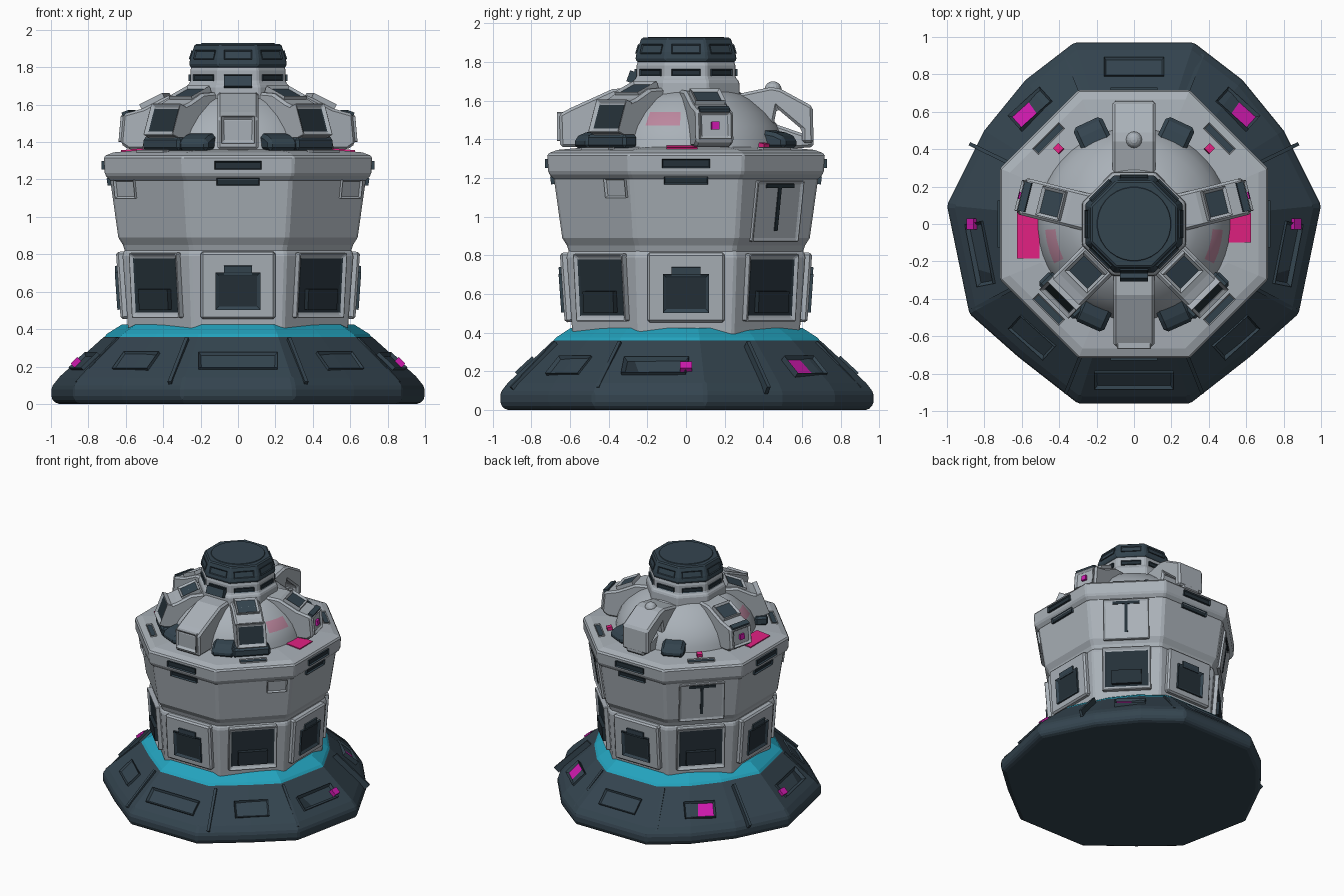
import bpy, bmesh, math
from mathutils import Matrix

if "Cube" in bpy.data.objects:
    bpy.data.objects.remove(bpy.data.objects["Cube"])


def material(name, r, g, b):
    m = bpy.data.materials.new(name)
    m.use_nodes = True
    m.diffuse_color = (r, g, b, 1)
    m.node_tree.nodes["Principled BSDF"].inputs["Base Color"].default_value = (r, g, b, 1)
    return m


GREY = material("hull grey", 0.40, 0.44, 0.48)
SLATE = material("dark slate", 0.034, 0.058, 0.078)
GLASS = material("window dark", 0.018, 0.030, 0.040)
CYAN = material("cyan band", 0.017, 0.37, 0.52)
MAGENTA = material("magenta light", 0.62, 0.01, 0.42)
PINK = material("hot pink paint", 0.75, 0.015, 0.22)
FADED = material("faded pink paint", 0.50, 0.24, 0.34)


def finish(name, bm, mats, bevel=0.0):
    bmesh.ops.recalc_face_normals(bm, faces=bm.faces)
    mesh = bpy.data.meshes.new(name)
    bm.to_mesh(mesh)
    bm.free()
    for m in mats:
        mesh.materials.append(m)
    ob = bpy.data.objects.new(name, mesh)
    bpy.context.collection.objects.link(ob)
    if bevel:
        mod = ob.modifiers.new("bevel", "BEVEL")
        mod.width = bevel
        mod.segments = 1
        mod.limit_method = "ANGLE"
    return ob


def loft(name, rings, mats, bevel=0.0, rule=None):
    """Skin a stack of (outline, height) rings and cap both ends."""
    bm = bmesh.new()
    rows = [[bm.verts.new((x, y, z)) for x, y in pts] for pts, z in rings]
    n = len(rows[0])
    for low, high in zip(rows, rows[1:]):
        for i in range(n):
            j = (i + 1) % n
            bm.faces.new((low[i], low[j], high[j], high[i]))
    bm.faces.new(rows[0][::-1])
    bm.faces.new(rows[-1])
    if rule:
        for f in bm.faces:
            f.material_index = rule(f.calc_center_median())
    return finish(name, bm, mats, bevel)


def polygon(apothem, sides=8):
    r = apothem / math.cos(math.pi / sides)
    angles = [2 * math.pi * (i + 0.5) / sides for i in range(sides)]
    return [(r * math.cos(a), r * math.sin(a)) for a in angles]


def around(azimuth):
    """Azimuth 0 faces the front, 90 faces the model's left."""
    return Matrix.Rotation(math.radians(azimuth), 4, "Z")


def panel(name, azimuth, r, z, w, h, depth=0.05, tilt=0, mats=(GREY, GLASS),
          border=0.0, sink=0.02, dx=0.0, bevel=0.0):
    """Box facing outward, optionally with a sunken coloured face."""
    bm = bmesh.new()
    bmesh.ops.create_cube(bm, size=1, matrix=Matrix.Diagonal((w, depth, h, 1)))
    if border:
        face = min(bm.faces, key=lambda f: f.calc_center_median().y)
        bmesh.ops.inset_individual(bm, faces=[face], thickness=border, depth=-sink)
        face.material_index = 1
    bm.transform(around(azimuth) @ Matrix.Translation((dx, -r, z))
                 @ Matrix.Rotation(math.radians(-tilt), 4, "X"))
    return finish(name, bm, mats, bevel)


def fin(name, azimuth, profile, width, mat=GREY, bevel=0.014):
    """Extrude a (radius, height) profile sideways by width."""
    bm = bmesh.new()
    f = bm.faces.new([bm.verts.new((-width / 2, -r, z)) for r, z in profile])
    ext = bmesh.ops.extrude_face_region(bm, geom=[f])["geom"]
    bmesh.ops.translate(bm, vec=(width, 0, 0),
                        verts=[v for v in ext if isinstance(v, bmesh.types.BMVert)])
    bm.transform(around(azimuth))
    return finish(name, bm, [mat], bevel)


# Sloped base skirt and cyan band
half = [(0.3, -0.96), (0.62, -0.71), (0.88, -0.48), (1.0, 0.1),
        (0.8, 0.5), (0.58, 0.77), (0.32, 0.97)]
outline = half + [(-x, y) for x, y in reversed(half)]


def scaled(s):
    return [(x * s, y * s) for x, y in outline]


loft("base_skirt", [(scaled(0.97), 0), (scaled(1), 0.03), (scaled(1), 0.09),
                    (scaled(0.96), 0.14), (scaled(0.71), 0.365)], [SLATE], 0.012)
loft("cyan_band", [(scaled(0.74), 0.33), (scaled(0.7), 0.375), (scaled(0.62), 0.425)], [CYAN])

# Recessed lights and vents on the skirt
for a, r, w in ((42, 0.80, 0.25), (-42, 0.80, 0.25), (138, 0.815, 0.23),
                (-138, 0.815, 0.23), (180, 0.825, 0.32)):
    panel("skirt_light", a, r, 0.215, w, 0.13, 0.06, 47, (SLATE, MAGENTA), 0.02, 0.018)
panel("skirt_vent", 0, 0.82, 0.215, 0.42, 0.12, 0.06, 47, (SLATE, GLASS), 0.025, 0.02)
for s in (1, -1):
    panel("skirt_vent", 79 * s, 0.825, 0.215, 0.34, 0.12, 0.06, 47, (SLATE, GLASS), 0.025, 0.02)
    panel("skirt_lamp", 90 * s, 0.86, 0.215, 0.06, 0.05, 0.05, 47, (MAGENTA,))
    for a in (22, 62, 116, 158):
        panel("skirt_rib", a * s, 0.84, 0.22, 0.02, 0.34, 0.05, 46, (SLATE,))

# Octagonal hull, lower and upper walls, rim and deck
loft("lower_hull", [(polygon(0.585), 0.36), (polygon(0.59), 0.43), (polygon(0.618), 0.8),
                    (polygon(0.6), 0.83)], [GREY], 0.01)
loft("upper_hull", [(polygon(0.60), 0.8), (polygon(0.615), 0.85), (polygon(0.64), 0.89),
                    (polygon(0.685), 1.21)], [GREY], 0.014)
loft("rim_deck", [(polygon(0.68), 1.19), (polygon(0.712), 1.225), (polygon(0.718), 1.325),
                  (polygon(0.665), 1.345), (polygon(0.5), 1.36)], [GREY], 0.01)

# Windows and slots around the hull
for i in range(8):
    a = 45 * i
    if i % 2:
        panel("tall_window", a, 0.605, 0.635, 0.36, 0.35, 0.07, -4, border=0.035, bevel=0.006)
        panel("window_sill", a, 0.612, 0.56, 0.22, 0.11, 0.06, -4, (GLASS,))
    else:
        panel("window_frame", a, 0.605, 0.635, 0.40, 0.36, 0.07, -4, bevel=0.012)
        panel("square_window", a, 0.622, 0.605, 0.24, 0.2, 0.06, -4, (SLATE, GLASS), 0.025, 0.012)
        panel("window_tab", a, 0.632, 0.715, 0.15, 0.05, 0.05, -4, (SLATE,))
        panel("rim_slot", a, 0.705, 1.275, 0.25, 0.045, 0.05, 0, (SLATE, GLASS), 0.008, 0.012)
        panel("wall_slot", a, 0.675, 1.19, 0.23, 0.04, 0.05, -8, (SLATE, GLASS), 0.008, 0.012)
for s in (1, -1):
    panel("wall_hatch", 45 * s, 0.672, 1.15, 0.15, 0.1, 0.04, -8, (GREY, GREY), 0.012, 0.012, dx=0.17 * s)
    panel("rear_door", 135 * s, 0.655, 1.03, 0.34, 0.32, 0.05, -8, (GREY, GREY), 0.02, 0.012, bevel=0.006)
    panel("door_slot_top", 135 * s, 0.683, 1.16, 0.2, 0.022, 0.02, -8, (GLASS,))
    panel("door_slot_stem", 135 * s, 0.665, 1.04, 0.022, 0.23, 0.02, -8, (GLASS,))
    for a in (45, 135):
        panel("deck_slot", a * s, 0.645, 1.348, 0.2, 0.045, 0.02, 86, (GREY, SLATE), 0.008, 0.006)
    # Painted patch on the deck
    length = 0.16 if s > 0 else 0.25
    panel("deck_paint", 90 * s, 0.565, 1.356, length, 0.12, 0.012, 85, (PINK,),
          dx=-0.02 if s > 0 else 0.06)


# Dome with faded paint patches
def dome_rule(c):
    return int(1.46 < c.z < 1.55 and -0.2 < c.y < 0.0)


dome = loft("dome", [(polygon(r, 48), z) for r, z in
                     ((0.52, 1.33), (0.505, 1.40), (0.475, 1.47), (0.42, 1.54), (0.34, 1.61),
                      (0.25, 1.66))], [GREY, FADED], rule=dome_rule)
bpy.ops.object.select_all(action="DESELECT")
dome.select_set(True)
bpy.context.view_layer.objects.active = dome
bpy.ops.object.shade_smooth_by_angle()

# Collar and dark cap
loft("collar", [(polygon(0.28), 1.6), (polygon(0.275), 1.7), (polygon(0.255), 1.72),
                (polygon(0.255), 1.79), (polygon(0.235), 1.82)], [GREY], 0.008)
loft("cap", [(polygon(0.245), 1.795), (polygon(0.262), 1.81), (polygon(0.255), 1.85),
             (polygon(0.23), 1.925)], [SLATE], 0.008)
loft("cap_disc", [(polygon(0.2, 32), 1.92), (polygon(0.195, 32), 1.93)], [SLATE])
for i in range(8):
    panel("cap_slot", 45 * i, 0.246, 1.865, 0.15, 0.05, 0.02, 17, (SLATE, GLASS), 0.01, 0.008)
    panel("collar_slot", 45 * i, 0.255, 1.745, 0.15, 0.035, 0.02, 0, (SLATE, GLASS), 0.008, 0.006)

# Front arm with window, rear arched arm with knob
fin("front_arm", 0, [(0.2, 1.36), (0.2, 1.67), (0.38, 1.66), (0.6, 1.56), (0.655, 1.53), (0.65, 1.36)], 0.22)
panel("front_arm_window", 0, 0.645, 1.465, 0.18, 0.15, 0.05, 0, border=0.025, bevel=0.004)
panel("front_arm_hatch", 0, 0.275, 1.72, 0.15, 0.06, 0.05, 20, (SLATE,))
fin("rear_arm", 180, [(0.2, 1.36), (0.2, 1.62), (0.44, 1.67), (0.49, 1.66), (0.655, 1.57), (0.66, 1.38),
                      (0.6, 1.38), (0.6, 1.45), (0.47, 1.56), (0.43, 1.36)], 0.23)
fin("rear_arm_foot", 180, [(0.4, 1.34), (0.4, 1.5), (0.66, 1.41), (0.66, 1.36)], 0.16)
bm = bmesh.new()
bmesh.ops.create_uvsphere(bm, u_segments=16, v_segments=8, radius=0.045,
                          matrix=Matrix.Translation((0, 0.45, 1.655)))
finish("rear_arm_knob", bm, [GREY])

# Pods around the dome
for s in (1, -1):
    fin("diagonal_pod", 45 * s, [(0.2, 1.36), (0.2, 1.67), (0.37, 1.66), (0.47, 1.61), (0.53, 1.59),
                                 (0.585, 1.44), (0.55, 1.36)], 0.22)
    panel("pod_window", 45 * s, 0.555, 1.515, 0.22, 0.18, 0.05, 20, border=0.03, bevel=0.004)
    panel("pod_roof_hatch", 45 * s, 0.36, 1.65, 0.17, 0.15, 0.05, 68, (GREY, SLATE), 0.022, 0.012)
    panel("pod_skirt", 45 * s, 0.54, 1.39, 0.28, 0.07, 0.1, 0, (SLATE,), bevel=0.015)
    fin("side_pod", 104 * s, [(0.2, 1.36), (0.2, 1.66), (0.36, 1.65), (0.5, 1.58), (0.61, 1.55),
                              (0.625, 1.39), (0.58, 1.36)], 0.2)
    panel("side_pod_window", 104 * s, 0.615, 1.47, 0.17, 0.14, 0.04, 5, border=0.025, bevel=0.004)
    panel("side_pod_lens", 104 * s, 0.625, 1.47, 0.04, 0.04, 0.02, 5, (MAGENTA,))
    panel("side_roof_hatch", 104 * s, 0.45, 1.61, 0.16, 0.14, 0.05, 64, (GREY, SLATE), 0.022, 0.012)
    panel("side_pod_slot", 104 * s, 0.6, 1.555, 0.16, 0.04, 0.02, 70, (SLATE,))
    for a in (24, 155):
        fin("low_pod", a * s, [(0.4, 1.35), (0.4, 1.46), (0.54, 1.435), (0.6, 1.41), (0.6, 1.35)],
            0.17, SLATE, 0.02)
    panel("deck_lamp", 135 * s, 0.57, 1.365, 0.04, 0.04, 0.03, 80, (PINK,))
